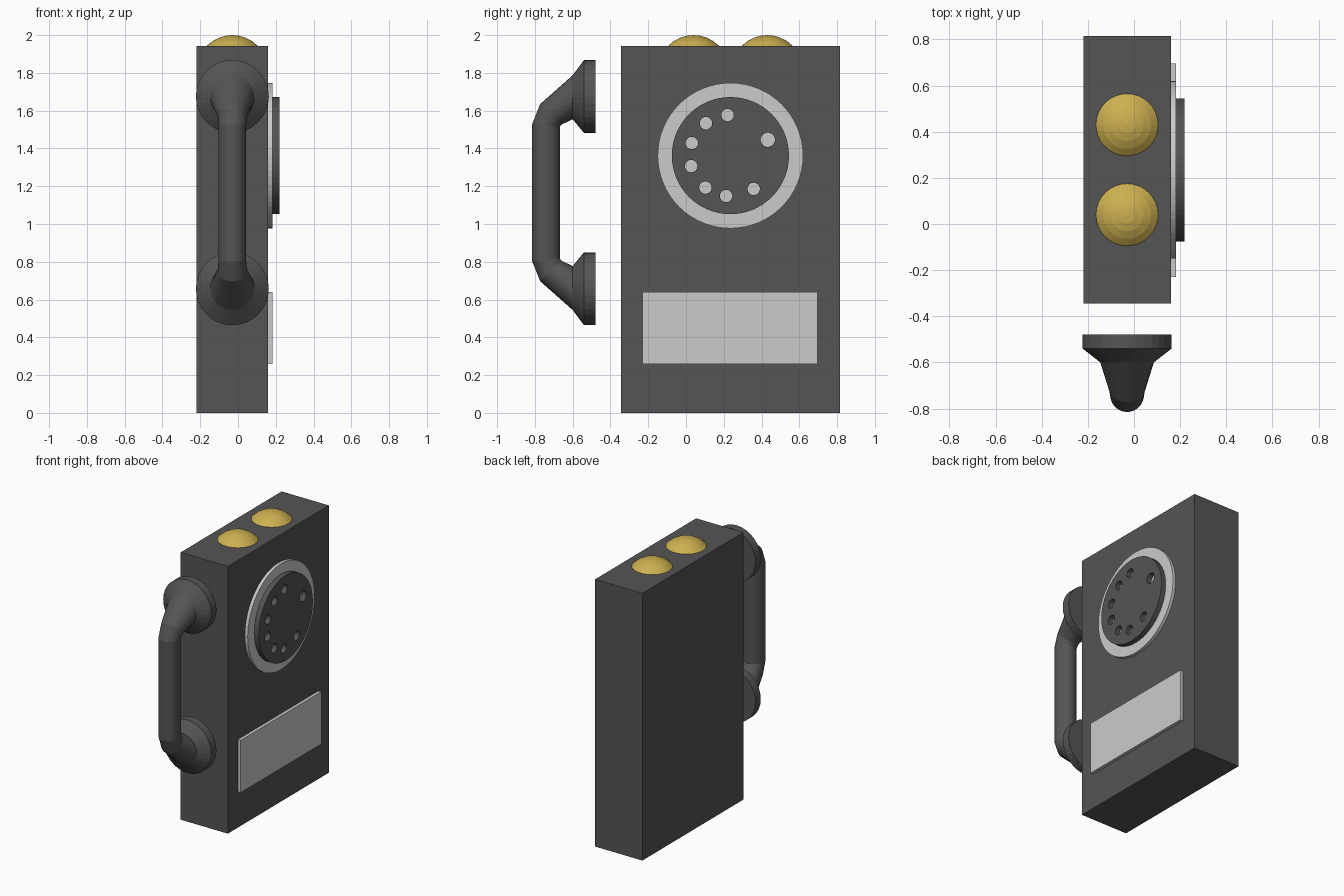
import bpy, bmesh, math
from mathutils import Vector, Matrix

if "Cube" in bpy.data.objects:
    bpy.data.objects.remove(bpy.data.objects["Cube"])


def material(name, rgb):
    m = bpy.data.materials.new(name)
    m.diffuse_color = (*rgb, 1)
    m.use_nodes = True
    m.node_tree.nodes["Principled BSDF"].inputs["Base Color"].default_value = m.diffuse_color
    return m


DARK = material("black_enamel", (0.09, 0.09, 0.09))
GOLD = material("brass", (0.60, 0.43, 0.08))
CX = -0.03        # centre line of the case
FACE = 0.16       # dial side of the case


def finish(name, bm, mat=None):
    bmesh.ops.recalc_face_normals(bm, faces=bm.faces)
    mesh = bpy.data.meshes.new(name)
    bm.to_mesh(mesh)
    bm.free()
    if mat:
        mesh.materials.append(mat)
    ob = bpy.data.objects.new(name, mesh)
    bpy.context.collection.objects.link(ob)
    return ob


def box(name, lo, hi, mat=None):
    lo, hi = Vector(lo), Vector(hi)
    bm = bmesh.new()
    bmesh.ops.create_cube(bm, size=1, matrix=Matrix.Translation((lo + hi) / 2)
                          @ Matrix.Diagonal((*(hi - lo), 1)))
    return finish(name, bm, mat)


def add_disc(bm, x0, x1, y, z, r, sides):
    """Cylinder lying along x."""
    bmesh.ops.create_cone(
        bm, cap_ends=True, segments=sides, radius1=r, radius2=r, depth=x1 - x0,
        matrix=Matrix.Translation(((x0 + x1) / 2, y, z)) @ Matrix.Rotation(math.pi / 2, 4, 'Y'))


def disc(name, x0, x1, y, z, r, sides=64, mat=None):
    bm = bmesh.new()
    add_disc(bm, x0, x1, y, z, r, sides)
    return finish(name, bm, mat)


# Case and card panel
box("case", (-0.22, -0.345, 0), (FACE, 0.815, 1.942), DARK)
box("card_panel", (FACE - 0.02, -0.23, 0.26), (0.183, 0.695, 0.64))

# Bells, half sunk into the top of the case
for i, y in enumerate((0.04, 0.43)):
    bm = bmesh.new()
    bmesh.ops.create_uvsphere(bm, u_segments=32, v_segments=16, radius=0.187,
                              matrix=Matrix.Translation((CX, y, 1.813)))
    finish(f"bell_{i + 1}", bm, GOLD)

# Dial: pale backing disc and dark finger plate
DY, DZ = 0.235, 1.362
disc("dial_backing", FACE - 0.02, 0.183, DY, DZ, 0.385)
plate = disc("finger_plate", 0.183, 0.22, DY, DZ, 0.31, mat=DARK)

# Finger holes cut through the plate
bm = bmesh.new()
for deg in (23, 94, 127, 162, 195, 232, 264, 305):
    a = math.radians(deg)
    r = 0.038 if deg == 23 else 0.033
    add_disc(bm, 0.17, 0.24, DY + 0.215 * math.cos(a), DZ + 0.215 * math.sin(a), r, 24)
cutter = finish("finger_hole_cutter", bm)
cutter.hide_render = True
cut = plate.modifiers.new("finger_holes", 'BOOLEAN')
cut.operation = 'DIFFERENCE'
cut.solver = 'EXACT'
cut.object = cutter
bpy.context.view_layer.objects.active = plate
bpy.ops.object.modifier_apply(modifier=cut.name)
bpy.data.objects.remove(cutter)

# Handset: cross-sections as (outer y, z), (inner y, z), half width
half = [((-0.480, 1.868), (-0.480, 1.482), 0.193),
        ((-0.540, 1.868), (-0.540, 1.482), 0.193),
        ((-0.600, 1.787), (-0.600, 1.555), 0.116),
        ((-0.772, 1.635), (-0.660, 1.526), 0.078),
        ((-0.815, 1.528), (-0.668, 1.515), 0.073)]
MID = 2 * 1.166
stations = half + [((o[0], MID - o[1]), (i[0], MID - i[1]), w) for o, i, w in reversed(half)]
SIDES = 32
bm = bmesh.new()
rings = []
for outer, inner, w in stations:
    o, i = Vector((CX, *outer)), Vector((CX, *inner))
    c, u = (o + i) / 2, (o - i) / 2
    rings.append([bm.verts.new(c + u * math.cos(t) + Vector((w * math.sin(t), 0, 0)))
                  for t in (2 * math.pi * k / SIDES for k in range(SIDES))])
for a, b in zip(rings, rings[1:]):
    for k in range(SIDES):
        n = (k + 1) % SIDES
        bm.faces.new((a[k], a[n], b[n], b[k]))
bm.faces.new(rings[0])
bm.faces.new(rings[-1])
finish("handset", bm, DARK)
